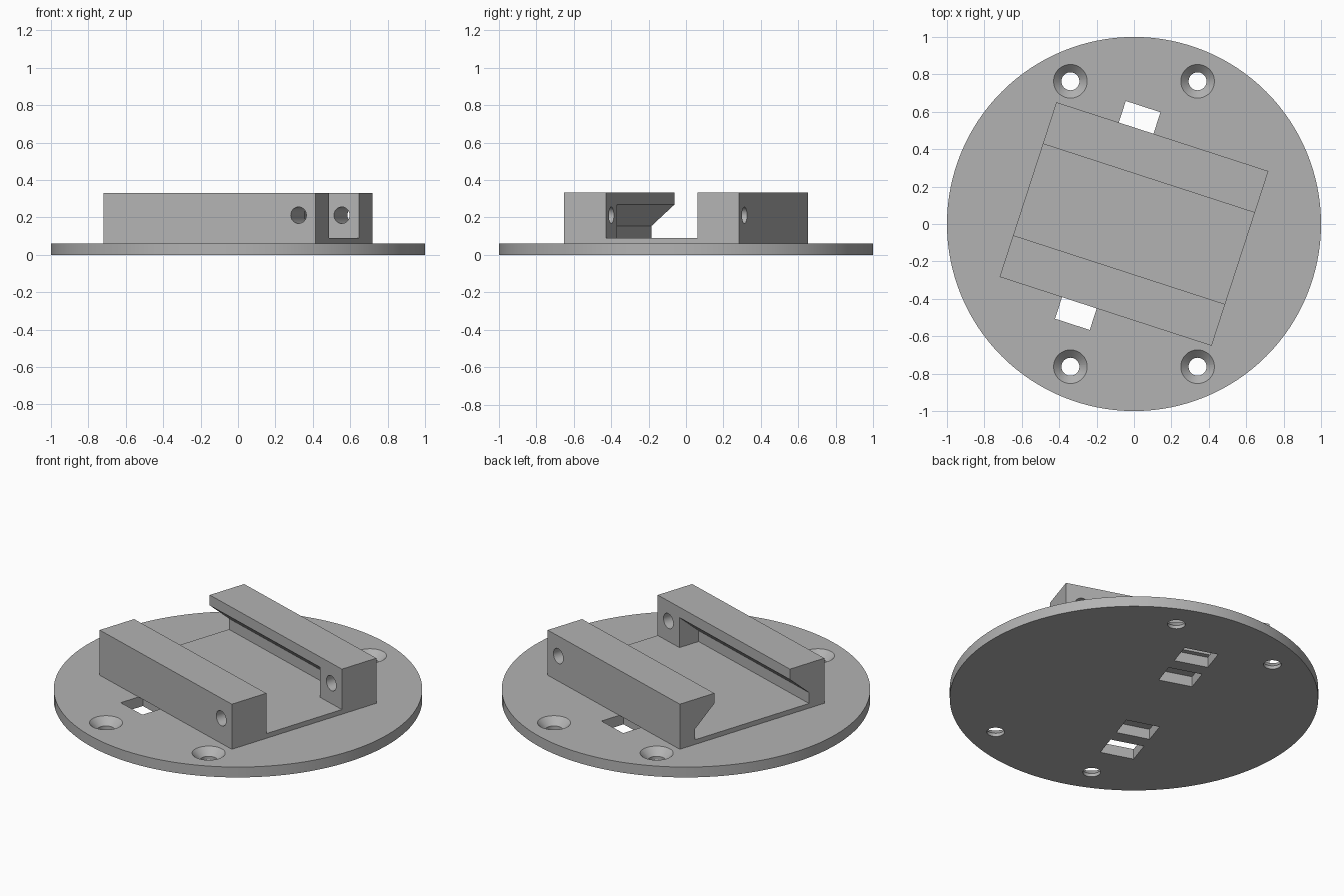
import bpy, bmesh
from math import radians
from mathutils import Matrix, Vector

cube = bpy.data.objects.get("Cube")
if cube:
    bpy.data.objects.remove(cube, do_unlink=True)

TURN = Matrix.Rotation(radians(-18), 4, 'Z')   # the rail block sits turned on the disc
DISC_TOP, FLOOR, RAIL_TOP = 0.062, 0.09, 0.332
HALF_LENGTH, HALF_WIDTH = 0.596, 0.491
LIP, GROOVE, STOP = 0.257, 0.387, 0.40

grey = bpy.data.materials.new("plain grey")
grey.use_nodes = True
colour = (0.45, 0.45, 0.45, 1)
grey.diffuse_color = colour
grey.node_tree.nodes["Principled BSDF"].inputs["Base Color"].default_value = colour


def add_object(name, bm):
    bmesh.ops.recalc_face_normals(bm, faces=bm.faces)
    mesh = bpy.data.meshes.new(name)
    bm.to_mesh(mesh)
    bm.free()
    mesh.materials.append(grey)
    obj = bpy.data.objects.new(name, mesh)
    bpy.context.collection.objects.link(obj)
    return obj


def prism(name, profile, start, end):
    """Extrude a (y, z) profile along x."""
    bm = bmesh.new()
    face = bm.faces.new([bm.verts.new((start, y, z)) for y, z in profile])
    new = bmesh.ops.extrude_face_region(bm, geom=[face])["geom"]
    bmesh.ops.translate(bm, vec=Vector((end - start, 0, 0)),
                        verts=[g for g in new if isinstance(g, bmesh.types.BMVert)])
    return add_object(name, bm)


def box(name, x0, x1, y0, y1, z0, z1):
    return prism(name, [(y0, z0), (y1, z0), (y1, z1), (y0, z1)], x0, x1)


def cone(name, r1, r2, depth, matrix, segments=48):
    bm = bmesh.new()
    bmesh.ops.create_cone(bm, cap_ends=True, segments=segments, radius1=r1,
                          radius2=r2, depth=depth, matrix=matrix)
    return add_object(name, bm)


def cut(target, cutter):
    cutter.hide_render = True
    mod = target.modifiers.new("cut", 'BOOLEAN')
    mod.operation, mod.solver, mod.object = 'DIFFERENCE', 'EXACT', cutter
    bpy.context.view_layer.objects.active = target
    bpy.ops.object.modifier_apply(modifier=mod.name)
    bpy.data.objects.remove(cutter, do_unlink=True)


# Round base disc
disc = cone("base_disc", 1, 1, DISC_TOP, Matrix.Translation((0, 0, DISC_TOP / 2)), 128)

# Countersunk screw holes
for x in (-0.34, 0.34):
    for y in (-0.763, 0.763):
        cut(disc, cone("screw_hole", 0.048, 0.048, 0.3, Matrix.Translation((x, y, 0))))
        cut(disc, cone("countersink", 0.04, 0.1, 0.06,
                       Matrix.Translation((x, y, DISC_TOP - 0.02))))

# Strap slots in pairs; the inner ones are covered by the rail block
for side in (-1, 1):
    for near, far in ((0.235, 0.38), (0.462, 0.612)):
        y0, y1 = sorted((side * near, side * far))
        slot = box("strap_slot", -0.245, -0.05, y0, y1, -0.1, 0.2)
        slot.data.transform(TURN)
        cut(disc, slot)

# Rail block with an undercut channel, closed by stops at one end
rails = box("rail_block", -HALF_LENGTH, HALF_LENGTH, -HALF_WIDTH, HALF_WIDTH,
            DISC_TOP, RAIL_TOP)
half = [(GROOVE, FLOOR), (GROOVE, 0.155), (LIP, 0.27), (LIP, 0.5)]
channel = half + [(-y, z) for y, z in reversed(half)]
cut(rails, prism("channel", channel, -0.8, STOP))
cut(rails, box("channel_end", STOP - 0.1, 0.8, -LIP, LIP, FLOOR, 0.5))

# Cross pin hole through both stops
cut(rails, cone("pin_hole", 0.044, 0.044, 2,
                Matrix.Translation((0.5, 0, 0.212)) @ Matrix.Rotation(radians(90), 4, 'X')))

# Softened floor edge at the open end
bm = bmesh.new()
bm.from_mesh(rails.data)
lip_edges = [e for e in bm.edges if all(
    abs(v.co.x + HALF_LENGTH) < 0.001 and abs(v.co.z - FLOOR) < 0.001 for v in e.verts)]
bmesh.ops.bevel(bm, geom=lip_edges, offset=0.008, segments=3, profile=0.5, affect='EDGES')
bm.to_mesh(rails.data)
bm.free()
rails.data.transform(TURN)

# Smooth round walls, sharp corners
for obj in (disc, rails):
    bpy.ops.object.select_all(action='DESELECT')
    obj.select_set(True)
    bpy.context.view_layer.objects.active = obj
    bpy.ops.object.shade_smooth_by_angle(angle=radians(30))
